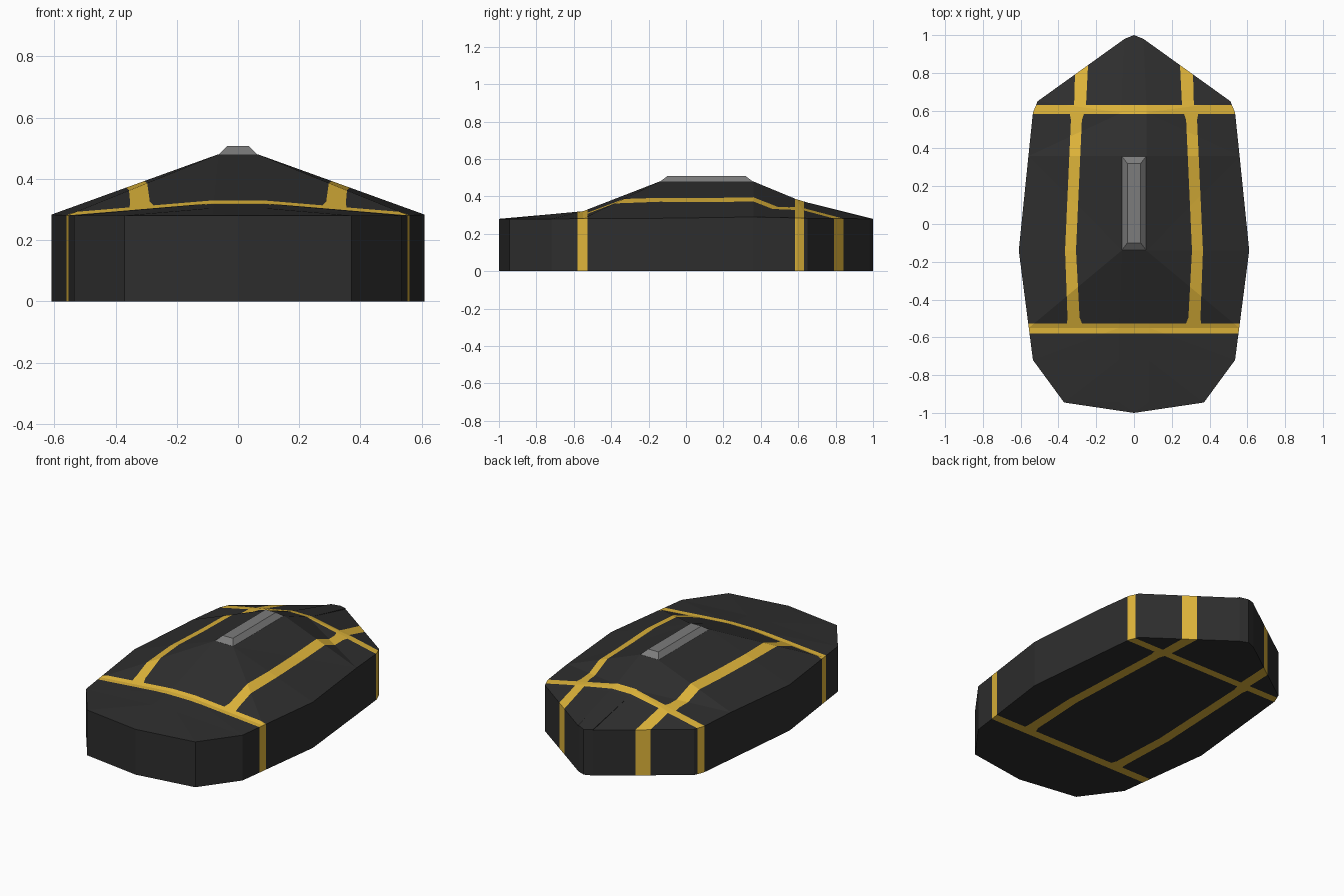
import bpy, bmesh
from mathutils import Vector

if "Cube" in bpy.data.objects:
    bpy.data.objects.remove(bpy.data.objects["Cube"])


def material(name, rgb):
    m = bpy.data.materials.new(name)
    m.diffuse_color = (*rgb, 1)
    m.use_nodes = True
    m.node_tree.nodes["Principled BSDF"].inputs["Base Color"].default_value = m.diffuse_color
    return m


black = material("matte black", (0.027, 0.027, 0.027))
gold = material("gold", (0.73, 0.456, 0.042))
grey = material("grey", (0.2, 0.2, 0.2))


def finish(bm, name, mats, mirror=False):
    bmesh.ops.remove_doubles(bm, verts=bm.verts, dist=1e-4)
    bmesh.ops.recalc_face_normals(bm, faces=bm.faces)
    me = bpy.data.meshes.new(name)
    bm.to_mesh(me)
    bm.free()
    for m in mats:
        me.materials.append(m)
    ob = bpy.data.objects.new(name, me)
    bpy.context.collection.objects.link(ob)
    if mirror:
        ob.modifiers.new("mirror", 'MIRROR')
    return ob


# Body half: ribs of (y, rim x, rim z, ridge x, ridge z)
RIBS = [(-1, 0, .28, 0, .28), (-.945, .37, .28, .08, .285),
        (-.72, .535, .28, .08, .305), (-.55, .557, .281, .08, .321),
        (-.14, .61, .283, .065, .48), (.36, .559, .29, .065, .48),
        (.59, .535, .285, .065, .385), (.65, .51, .283, .065, .367),
        (.98, .05, .28, .05, .285), (1, 0, .28, 0, .28)]
bm = bmesh.new()
rows = [[bm.verts.new(p) for p in ((0, y, 0), (ex, y, 0), (ex, y, ez), (rx, y, rz), (0, y, rz))]
        for y, ex, ez, rx, rz in RIBS]
for a, b in zip(rows, rows[1:]):
    for i in range(4):
        bm.faces.new((a[i], a[i + 1], b[i + 1], b[i]))
bmesh.ops.remove_doubles(bm, verts=bm.verts, dist=1e-4)
bmesh.ops.dissolve_degenerate(bm, edges=bm.edges, dist=1e-4)
bmesh.ops.triangulate(bm, faces=bm.faces)


def cut(co, no, y0=-9, y1=9):
    faces = [f for f in bm.faces if y0 < f.calc_center_median().y < y1]
    edges = {e for f in faces for e in f.edges}
    verts = {v for f in faces for v in f.verts}
    bmesh.ops.bisect_plane(bm, geom=faces + list(edges) + list(verts), dist=1e-5,
                           plane_co=co, plane_no=no)


# Gold bands: cross bands by y, long bands as (y, inner x, outer x)
CROSS = [(-.58, -.527), (.583, .63)]
LONG = [(-.527, .275, .355), (-.495, .288, .352), (-.14, .307, .365),
        (.55, .276, .334), (.583, .265, .34), (.63, .254, .317), (.85, .243, .311)]
for y in sorted({v for c in CROSS for v in c} | {r[0] for r in LONG}):
    cut((0, y, 0), (0, 1, 0))
for p, q in zip(LONG, LONG[1:]):
    for k in (1, 2):
        d = Vector((q[k] - p[k], q[0] - p[0], 0))
        cut((p[k], p[0], 0), (d.y, -d.x, 0), p[0], q[0])


def is_gold(c):
    if any(a < c.y < b for a, b in CROSS):
        return True
    for p, q in zip(LONG, LONG[1:]):
        if p[0] < c.y < q[0]:
            t = (c.y - p[0]) / (q[0] - p[0])
            return p[1] + t * (q[1] - p[1]) < c.x < p[2] + t * (q[2] - p[2])
    return False


for f in bm.faces:
    f.material_index = int(is_gold(f.calc_center_median()))
finish(bm, "body", [black, gold], mirror=True)

# Tapered bar on the ridge
bm = bmesh.new()
rings = [[bm.verts.new((x * w, y, z)) for x, y in ((-1, a), (1, a), (1, b), (-1, b))]
         for w, a, b, z in ((.065, -.14, .36, .478), (.035, -.1, .32, .508))]
for r in rings:
    bm.faces.new(r)
for i in range(4):
    j = (i + 1) % 4
    bm.faces.new((rings[0][i], rings[0][j], rings[1][j], rings[1][i]))
finish(bm, "top_bar", [grey])
